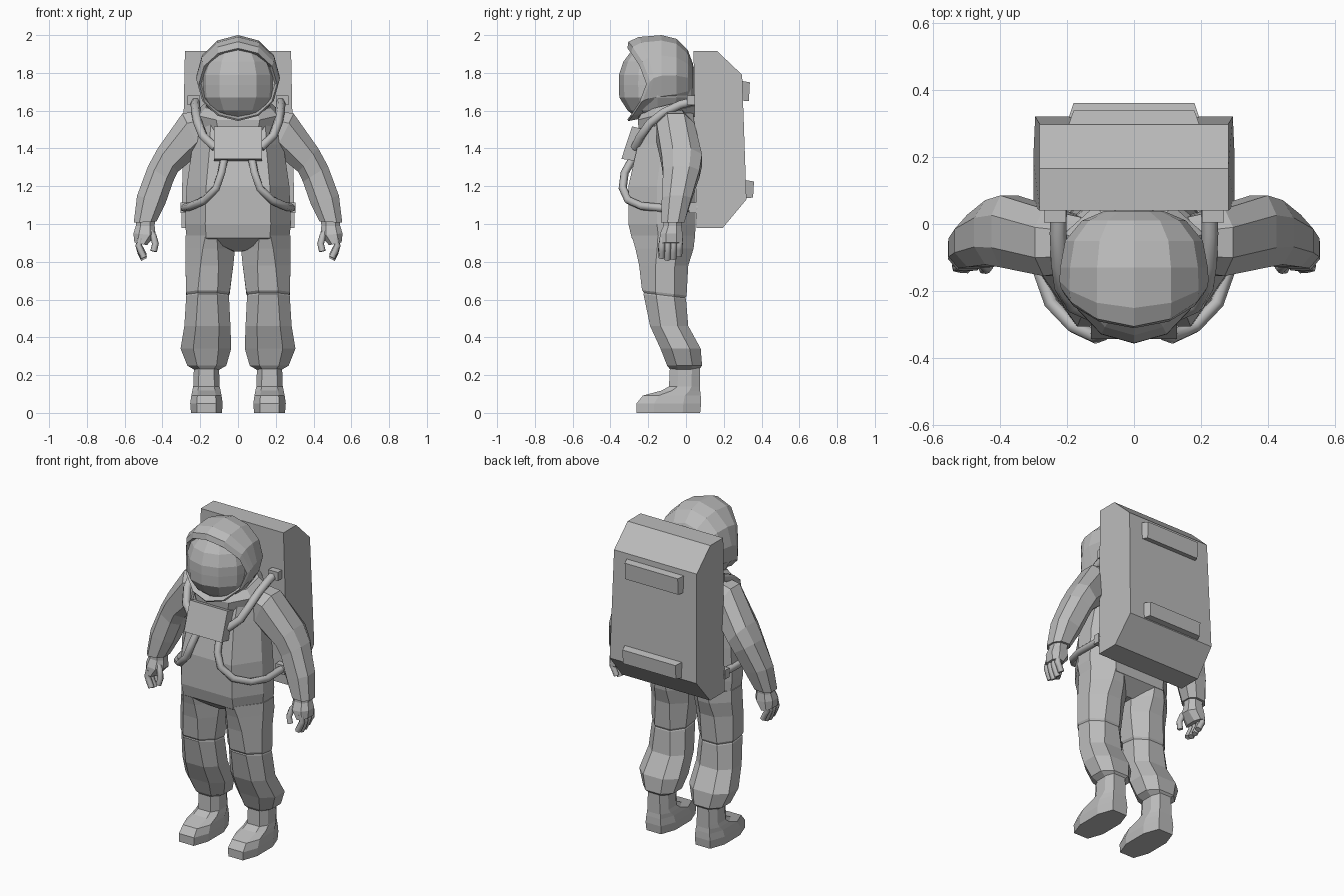
import bpy, bmesh
from math import cos, sin, pi, radians
from mathutils import Vector

cube = bpy.data.objects.get("Cube")
if cube:
    bpy.data.objects.remove(cube)

grey = bpy.data.materials.new("suit grey")
grey.use_nodes = True
grey.diffuse_color = (0.5, 0.5, 0.5, 1)
grey.node_tree.nodes["Principled BSDF"].inputs["Base Color"].default_value = (0.5, 0.5, 0.5, 1)


def add(name, data):
    obj = bpy.data.objects.new(name, data)
    data.materials.append(grey)
    bpy.context.collection.objects.link(obj)
    return obj


def loft(name, rings):
    """Skin a list of equal-length point rings and cap both ends."""
    bm = bmesh.new()
    loops = [[bm.verts.new(p) for p in ring] for ring in rings]
    n = len(loops[0])
    for a, b in zip(loops, loops[1:]):
        for i in range(n):
            j = (i + 1) % n
            bm.faces.new((a[i], a[j], b[j], b[i]))
    bm.faces.new(loops[0][::-1])
    bm.faces.new(loops[-1])
    bmesh.ops.recalc_face_normals(bm, faces=bm.faces)
    mesh = bpy.data.meshes.new(name)
    bm.to_mesh(mesh)
    bm.free()
    return add(name, mesh)


def octagon(x, y, z, hx, hy, tilt=0, pitch=0, flat=0.5, corner=0.45, side=1):
    """Eight-sided section; tilt leans it sideways, pitch leans it front to back."""
    pts = [(flat, -1), (1, -corner), (1, .45), (flat, 1), (-flat, 1), (-1, .45), (-1, -corner), (-flat, -1)]
    t = radians(tilt)
    return [Vector((side * (x + u * hx * cos(t)), y + v * hy, z + u * hx * sin(t) + v * hy * pitch))
            for u, v in pts]


def tube(name, points, radius, side=1):
    """Six-sided tube along a path."""
    curve = bpy.data.curves.new(name, "CURVE")
    curve.dimensions = "3D"
    curve.bevel_depth = radius
    curve.bevel_resolution = 1
    curve.use_fill_caps = True
    line = curve.splines.new("POLY")
    line.points.add(len(points) - 1)
    for p, (x, y, z) in zip(line.points, points):
        p.co = (side * x, y, z, 1)
    return add(name, curve)


def prism(name, profile, x0, x1):
    """Side profile (y, z, width factor) extruded symmetrically across x."""
    return loft(name, [[(s * (x0 + (x1 - x0) * w), y, z) for y, z, w in profile] for s in (-1, 1)])


def box(name, x, y, z, hx, hy, hz):
    return loft(name, [[(x + a * hx, y + b * hy, z + c * hz)
                        for a, b in ((-1, -1), (1, -1), (1, 1), (-1, 1))] for c in (-1, 1)])


# Torso, from the crotch up to the neck: z, half width, front, back
torso = [(.855, .03, -.2, -.04), (.925, .272, -.287, .048), (1.0, .28, -.305, .05),
         (1.2, .272, -.305, .05), (1.42, .24, -.255, .05), (1.53, .235, -.215, .045), (1.62, .17, -.19, .035)]
loft("torso", [octagon(0, (f + b) / 2, z, w, (b - f) / 2, flat=.62, corner=.15) for z, w, f, b in torso])

# Neck ring under the helmet
loft("collar", [octagon(0, -.1, z, w, d, pitch=.25, flat=.55)
                for z, w, d in ((1.53, .19, .15), (1.59, .21, .155), (1.63, .17, .13))])


# Helmet: rings around the y axis whose top and bottom sweep forward at the rim
def helmet_ring(y, sweep, rx, rz, z):
    ring = []
    for i in range(12):
        a = pi / 2 + i * pi / 6
        ring.append((rx * cos(a), y - sweep * abs(sin(a)) ** 1.5, z + rz * sin(a)))
    return ring


loft("helmet_shell", [helmet_ring(*r) for r in (
    (.038, 0, .09, .08, 1.765), (.01, 0, .155, .145, 1.775), (-.05, 0, .205, .195, 1.785),
    (-.13, 0, .22, .215, 1.785), (-.17, .08, .222, .217, 1.773), (-.19, .115, .218, .21, 1.755),
    (-.21, .1, .207, .188, 1.742), (-.19, .075, .195, .172, 1.742))])

# Visor: stacked faceted rings, full at the middle: z, size
visor = [(1.565, .55), (1.6, .77), (1.67, .985), (1.735, 1), (1.79, .995), (1.86, .88), (1.92, .66)]
loft("visor", [[(.196 * k * cos(i * pi / 6), -.15 + .206 * k * sin(i * pi / 6), z) for i in range(12)]
               for z, k in visor])

# Backpack with chamfered back edges and two grab bars
prism("backpack", [(.04, 1.915, 0), (.165, 1.915, 0), (.297, 1.79, 0), (.32, 1.13, .7),
                   (.195, .98, 1), (.055, .98, 1)], .281, .3)
prism("upper_grab_bar", [(.28, 1.655, 0), (.333, 1.65, 1), (.338, 1.75, 1), (.28, 1.76, 0)], .2, .18)
prism("lower_grab_bar", [(.3, 1.135, 0), (.355, 1.14, 1), (.36, 1.225, 1), (.3, 1.235, 0)], .2, .18)

# Chest control box
prism("chest_box", [(-.285, 1.517, 0), (-.22, 1.5, 0), (-.245, 1.33, 0), (-.342, 1.345, 0)], .128, .128)

for label, s in (("left", 1), ("right", -1)):
    # Leg: z, centre x, half width, front, back, front flatness
    leg = [(.225, .165, .06, -.08, .065, .5), (.25, .165, .103, -.1, .085, .5), (.34, .17, .134, -.135, .078, .5),
           (.46, .162, .122, -.19, .012, .5), (.615, .161, .113, -.225, 0, .45), (.622, .161, .11, -.222, -.003, .45),
           (.635, .16, .116, -.233, .003, .45), (.78, .151, .126, -.248, .012, .38),
           (.87, .147, .131, -.268, .04, .3), (.94, .142, .135, -.288, .048, .22)]
    loft(label + "_leg", [octagon(x, (f + b) / 2, z, w, (b - f) / 2, pitch=-.12 if .6 < z < .7 else 0,
                                  flat=k, corner=k - .05, side=s) for z, x, w, f, b, k in leg])

    # Boot: z, half width, front, back
    boot = [(0, .082, -.262, .075), (.05, .086, -.262, .08), (.092, .08, -.228, .078),
            (.118, .075, -.13, .075), (.14, .07, -.09, .075), (.25, .066, -.085, .075)]
    loft(label + "_boot", [octagon(.167, (f + b) / 2, z, w, (b - f) / 2, flat=.6, side=s) for z, w, f, b in boot])

    # Arm: centre, half sizes, sideways lean
    arm = [(.15, -.06, 1.51, .1, .08, 80), (.245, -.055, 1.482, .114, .1, 64), (.372, -.022, 1.338, .082, .107, 50),
           (.41, -.025, 1.265, .078, .096, 32), (.459, -.05, 1.13, .078, .078, 15), (.492, -.07, 1.01, .06, .062, -3)]
    loft(label + "_arm", [octagon(*a, side=s) for a in arm])

    # Glove with cuff, palm, four curled fingers and a thumb
    glove = [(.49, -.07, 1.025, .05, .05, 0), (.491, -.072, .99, .05, .048, 0),
             (.495, -.078, .945, .059, .06, 5), (.515, -.079, .895, .034, .062, 12)]
    loft(label + "_glove", [octagon(*g, side=s) for g in glove])
    for i, finger in enumerate(("index", "middle", "ring", "little")):
        y = -.126 + i * .031
        drop = (.01, 0, .005, .02)[i]
        tube(f"{label}_{finger}_finger", [(.518, y, .925), (.526, y - .002, .885), (.515, y - .003, .848 + drop),
                                          (.498, y - .004, .812 + drop)], .0175, s)
    tube(label + "_thumb", [(.475, -.1, .975), (.448, -.118, .935), (.437, -.128, .895), (.447, -.132, .855)], .018, s)

    # Upper hose over the shoulder, with its pack fitting
    tube(label + "_upper_hose", [(.225, .04, 1.65), (.226, -.03, 1.632), (.222, -.12, 1.59), (.212, -.19, 1.535),
                                 (.185, -.24, 1.465), (.12, -.268, 1.405)], .025, s)
    box(label + "_upper_fitting", s * .235, .025, 1.655, .033, .02, .026)

    # Lower hose from the chest box round the waist to the pack
    tube(label + "_lower_hose", [(.07, -.275, 1.36), (.088, -.325, 1.27), (.115, -.335, 1.19), (.18, -.305, 1.125),
                                 (.247, -.235, 1.095), (.284, -.13, 1.085), (.28, .06, 1.085)], .022, s)
    box(label + "_lower_fitting", s * .275, .035, 1.085, .03, .02, .028)
